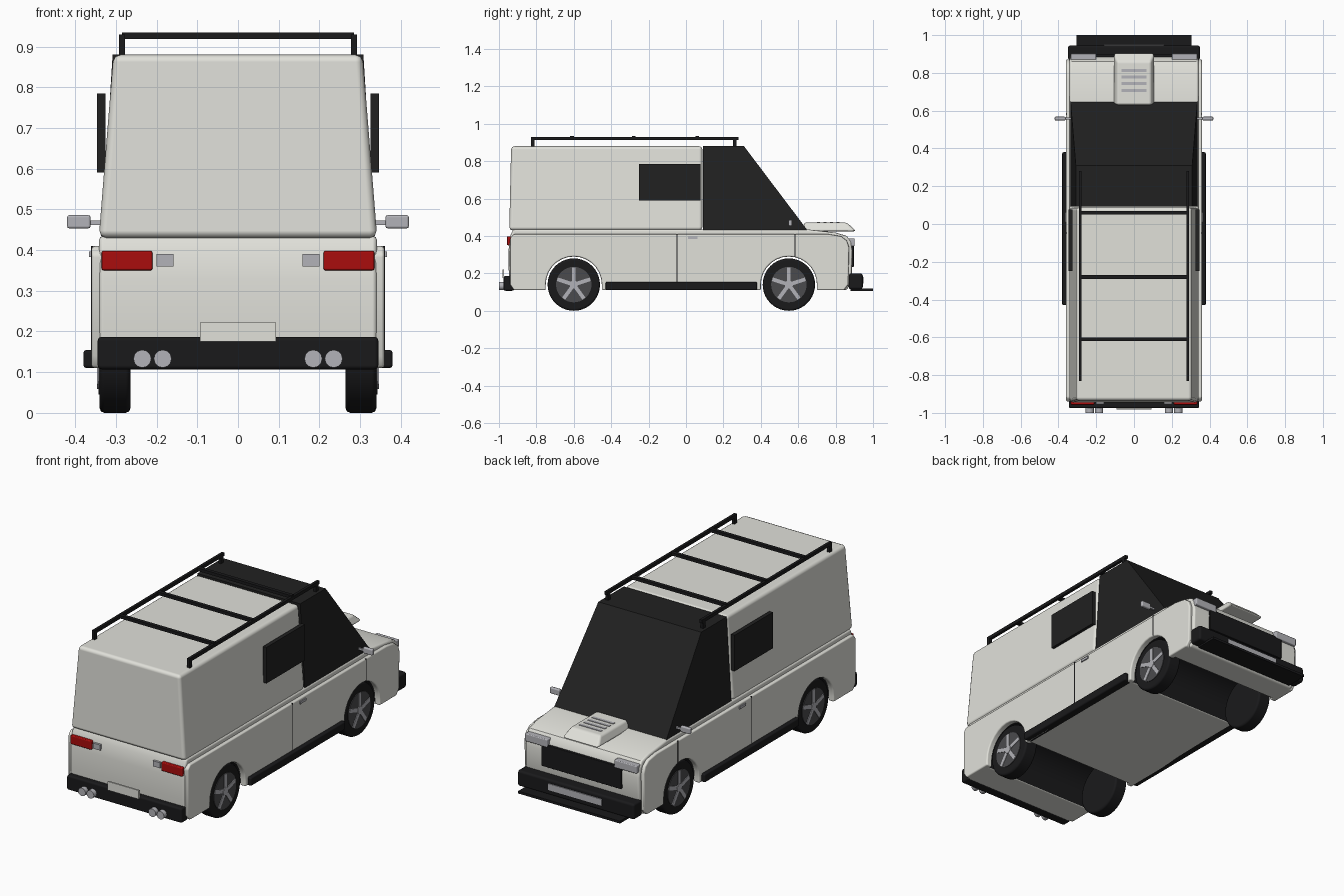
import bpy, bmesh
from math import sin, cos, pi, radians
from mathutils import Matrix, Vector

if "Cube" in bpy.data.objects:
    bpy.data.objects.remove(bpy.data.objects["Cube"], do_unlink=True)


def material(name, r, g, b):
    m = bpy.data.materials.new(name)
    m.use_nodes = True
    m.diffuse_color = (r, g, b, 1)
    m.node_tree.nodes["Principled BSDF"].inputs["Base Color"].default_value = (r, g, b, 1)
    return m


WHITE = material("off white paint", 0.75, 0.75, 0.70)
GLASS = material("black glass", 0.015, 0.015, 0.015)
TRIM = material("black trim", 0.010, 0.010, 0.011)
RIM = material("dark rim", 0.07, 0.07, 0.075)
SILVER = material("silver", 0.45, 0.45, 0.48)
RED = material("red lamp", 0.40, 0.004, 0.004)


def finish(name, bm, mats, bevel=0.0, segments=2):
    bmesh.ops.recalc_face_normals(bm, faces=bm.faces)
    me = bpy.data.meshes.new(name)
    bm.to_mesh(me)
    bm.free()
    ob = bpy.data.objects.new(name, me)
    bpy.context.collection.objects.link(ob)
    for m in mats:
        me.materials.append(m)
    bpy.ops.object.select_all(action='DESELECT')
    ob.select_set(True)
    bpy.context.view_layer.objects.active = ob
    bpy.ops.object.shade_smooth_by_angle(angle=radians(35))
    if bevel:
        mod = ob.modifiers.new("Bevel", 'BEVEL')
        mod.width = bevel
        mod.segments = segments
        mod.limit_method = 'ANGLE'
        mod.angle_limit = radians(40)
        mod.harden_normals = True
    return ob


def loft(name, low, high, mat, bevel=0.0):
    """Six-sided solid between two rectangles (x0, x1, y0, y1, z)."""
    bm = bmesh.new()
    rings = []
    for x0, x1, y0, y1, z in (low, high):
        rings.append([bm.verts.new(p) for p in
                      ((x0, y0, z), (x1, y0, z), (x1, y1, z), (x0, y1, z))])
    a, b = rings
    bm.faces.new(a)
    bm.faces.new(b)
    for i in range(4):
        j = (i + 1) % 4
        bm.faces.new((a[i], a[j], b[j], b[i]))
    return finish(name, bm, [mat], bevel)


def box(name, x, y, z, mat, bevel=0.0):
    x = sorted(x)
    return loft(name, (*x, *y, z[0]), (*x, *y, z[1]), mat, bevel)


def prism(name, profile, x0, x1, mats, bevel=0.0, rule=None):
    """Side profile of (y, z) points drawn out across x."""
    bm = bmesh.new()
    face = bm.faces.new([bm.verts.new((x0, y, z)) for y, z in profile])
    out = bmesh.ops.extrude_face_region(bm, geom=[face])
    for v in out["geom"]:
        if isinstance(v, bmesh.types.BMVert):
            v.co.x = x1
    if rule:
        bm.normal_update()
        for f in bm.faces:
            f.material_index = rule(f)
    return finish(name, bm, mats, bevel)


def cylinder(name, centre, radius, depth, axis, mat, bevel=0.0, sides=32):
    bm = bmesh.new()
    bmesh.ops.create_cone(bm, cap_ends=True, segments=sides,
                          radius1=radius, radius2=radius, depth=depth)
    turn = Matrix.Rotation(pi / 2, 4, 'Y' if axis == 'X' else 'X')
    bm.transform(Matrix.Translation(centre) @ turn)
    return finish(name, bm, [mat], bevel)


AXLES = (-0.60, 0.55)
HUB = 0.14
FLOOR = 0.11


def underside(radius):
    """Points along the floor line from rear to front, with both arches."""
    pts = []
    for y in AXLES:
        steps = 14
        pts.append((y - radius, FLOOR))
        pts += [(y - radius * cos(pi * i / steps), HUB + radius * sin(pi * i / steps))
                for i in range(steps + 1)]
        pts.append((y + radius, FLOOR))
    return pts


def well_rule(f):
    c = f.calc_center_median()
    near = any((Vector((c.y, c.z)) - Vector((y, HUB))).length < 0.175 for y in AXLES)
    return 1 if near and abs(f.normal.x) < 0.5 else 0


# Lower body: core with black wheel wells, then outer side panels
nose = [(0.86, FLOOR), (0.885, 0.16), (0.89, 0.32), (0.882, 0.37), (0.86, 0.40),
        (0.80, 0.418), (0.65, 0.435)]
tail = [(-0.925, 0.435), (-0.94, 0.40), (-0.948, 0.33), (-0.948, 0.22), (-0.94, FLOOR)]
prism("lower_body", underside(0.165) + nose + tail, -0.342, 0.342,
      [WHITE, TRIM], 0.012, well_rule)
panel = [(0.845, FLOOR), (0.868, 0.14), (0.872, 0.34), (0.86, 0.375), (0.83, 0.398), (0.76, 0.41),
         (-0.92, 0.41), (-0.94, 0.39), (-0.94, 0.14), (-0.92, FLOOR)]
for s, side in ((1, "left"), (-1, "right")):
    prism(f"side_panel_{side}", underside(0.15) + panel, s * 0.325, s * 0.36, [WHITE], 0.008)

# Upper box and dark cab
loft("cargo_box", (-0.342, 0.342, -0.945, 0.088, 0.43),
     (-0.306, 0.306, -0.935, 0.088, 0.88), WHITE, 0.018)
loft("cab_glass", (-0.336, 0.336, 0.092, 0.65, 0.43),
     (-0.308, 0.308, 0.092, 0.31, 0.88), GLASS)

# Hood scoop with slats
loft("hood_scoop", (-0.11, 0.11, 0.63, 0.91, 0.425),
     (-0.09, 0.09, 0.63, 0.86, 0.472), WHITE, 0.012)
for i in range(4):
    y = 0.70 + i * 0.035
    box(f"scoop_slat_{i + 1}", (-0.065, 0.065), (y, y + 0.016), (0.468, 0.475), SILVER)

# Nose: grille, bumper, plate and splitter
box("grille", (-0.24, 0.24), (0.87, 0.898), (0.235, 0.355), TRIM, 0.004)
box("front_bumper", (-0.35, 0.35), (0.87, 0.945), (0.115, 0.20), TRIM, 0.012)
box("front_plate", (-0.16, 0.16), (0.94, 0.95), (0.145, 0.18), SILVER)
box("splitter", (-0.305, 0.305), (0.88, 1.0), (0.107, 0.12), TRIM)

# Tail: bumper and plate
box("rear_bumper", (-0.345, 0.345), (-0.975, -0.92), (0.107, 0.187), TRIM, 0.010)
box("rear_plate", (-0.093, 0.093), (-0.982, -0.973), (0.175, 0.222), WHITE)

# Parts that repeat on both sides
for s, side in ((1, "left"), (-1, "right")):
    box(f"headlight_{side}", (s * 0.20, s * 0.335), (0.865, 0.902), (0.345, 0.387), SILVER, 0.005)
    box(f"tail_lamp_{side}", (s * 0.21, s * 0.335), (-0.957, -0.93), (0.35, 0.398), RED, 0.005)
    box(f"reverse_lamp_{side}", (s * 0.158, s * 0.20), (-0.953, -0.93), (0.36, 0.39), SILVER)
    for x in (0.185, 0.235):
        cylinder(f"exhaust_{side}", (s * x, -0.965, 0.133), 0.022, 0.07, 'Y', SILVER, 0, 12)
    box(f"side_window_{side}", (s * 0.325, s * 0.346), (-0.25, 0.078), (0.59, 0.785), GLASS)
    box(f"side_step_{side}", (s * 0.33, s * 0.38), (-0.43, 0.38), (0.11, 0.155), TRIM, 0.008)
    box(f"mirror_{side}", (s * 0.362, s * 0.42), (0.548, 0.568), (0.453, 0.486), SILVER, 0.006)
    box(f"mirror_arm_{side}", (s * 0.32, s * 0.37), (0.553, 0.563), (0.462, 0.472), SILVER)
    box(f"door_handle_{side}", (s * 0.355, s * 0.366), (0.01, 0.062), (0.383, 0.397), SILVER)
    box(f"rear_door_seam_{side}", (s * 0.355, s * 0.361), (-0.05, -0.045), (0.155, 0.41), TRIM)
    box(f"front_door_seam_{side}", (s * 0.355, s * 0.361), (0.58, 0.585), (0.29, 0.41), TRIM)

    # Roof rail and its feet
    box(f"roof_rail_{side}", (s * 0.277, s * 0.292), (-0.83, 0.28), (0.912, 0.93), TRIM)
    for y in (-0.82, 0.26):
        box(f"rail_foot_{side}", (s * 0.277, s * 0.292), (y - 0.01, y + 0.01), (0.875, 0.915), TRIM)

    # Wheels: tyre, rim disc, five spokes and a cap
    for y, end in zip(AXLES, ("rear", "front")):
        tag = f"{end}_{side}"
        cylinder(f"tyre_{tag}", (s * 0.302, y, HUB), 0.14, 0.076, 'X', TRIM, 0.012, 40)
        cylinder(f"rim_{tag}", (s * 0.325, y, HUB), 0.095, 0.036, 'X', RIM)
        cylinder(f"hub_cap_{tag}", (s * 0.335, y, HUB), 0.022, 0.026, 'X', SILVER, 0, 16)
        bm = bmesh.new()
        for i in range(5):
            spoke = bmesh.ops.create_cube(bm, size=1)["verts"]
            place = (Matrix.Translation((s * 0.338, y, HUB)) @ Matrix.Rotation(i * 2 * pi / 5, 4, 'X')
                     @ Matrix.Translation((0, 0, 0.05)) @ Matrix.Diagonal((0.016, 0.02, 0.085, 1)))
            bmesh.ops.transform(bm, matrix=place, verts=spoke)
        finish(f"spokes_{tag}", bm, [SILVER])

# Roof rack crossbars
for y in (-0.61, -0.28, 0.06):
    box("rack_crossbar", (-0.285, 0.285), (y - 0.01, y + 0.01), (0.918, 0.934), TRIM)
